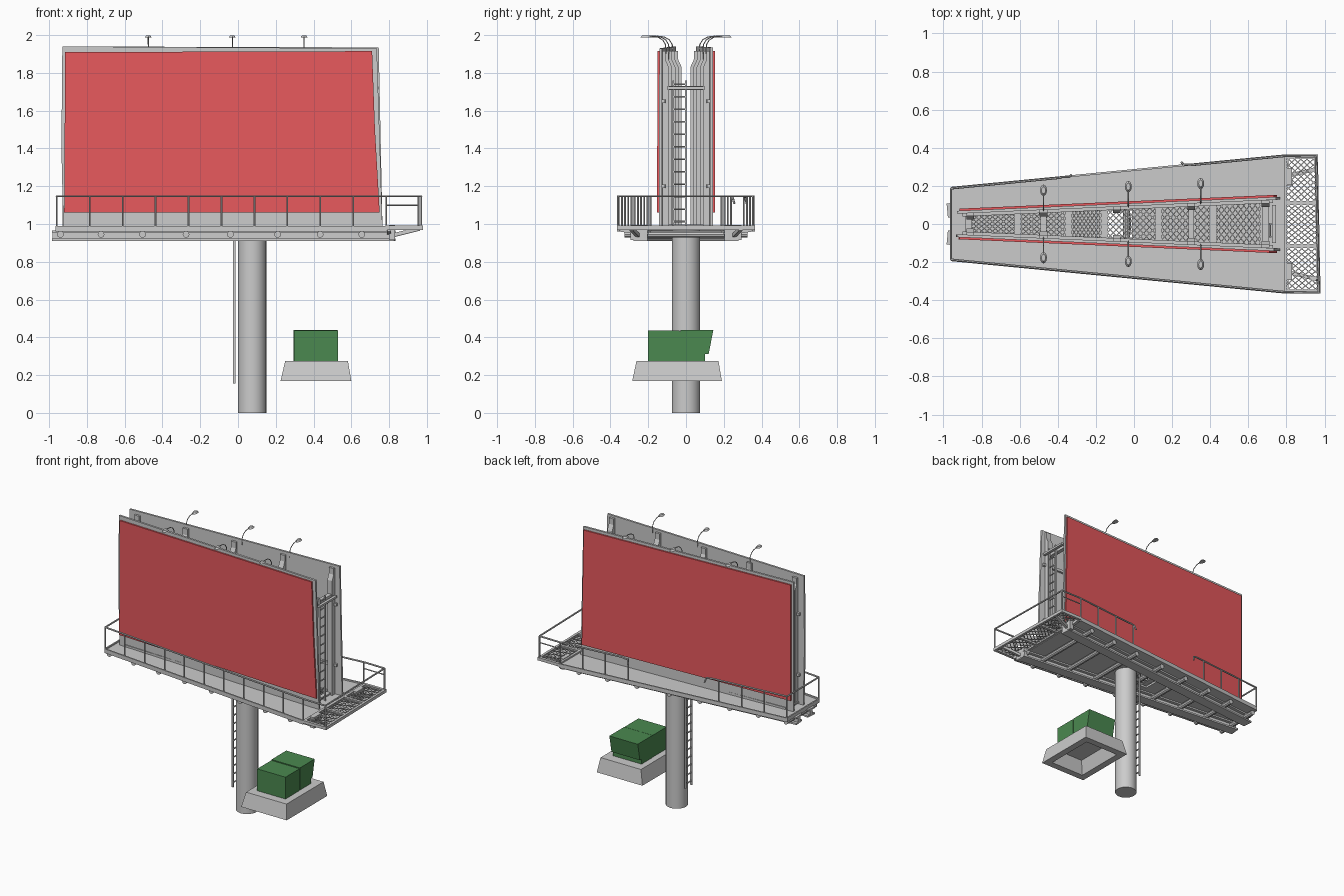
import bpy, bmesh, math
from mathutils import Vector as V

if "Cube" in bpy.data.objects:
    bpy.data.objects.remove(bpy.data.objects["Cube"])


def material(name, col):
    m = bpy.data.materials.new(name)
    m.diffuse_color = col
    m.use_nodes = True
    m.node_tree.nodes["Principled BSDF"].inputs["Base Color"].default_value = m.diffuse_color
    return m


RED = material("red_face", (0.8, 0.1, 0.11, 1))
GREEN = material("green_paint", (0.07, 0.25, 0.08, 1))


def finish(name, bm, mat=None, smooth=False):
    bmesh.ops.recalc_face_normals(bm, faces=bm.faces)
    me = bpy.data.meshes.new(name)
    bm.to_mesh(me)
    bm.free()
    ob = bpy.data.objects.new(name, me)
    bpy.context.collection.objects.link(ob)
    if mat:
        me.materials.append(mat)
    if smooth:
        bpy.context.view_layer.objects.active = ob
        ob.select_set(True)
        bpy.ops.object.shade_smooth_by_angle()
        ob.select_set(False)
    return ob


def loft(bm, lo, hi):
    """Closed solid between two matching rings of points."""
    a = [bm.verts.new(p) for p in lo]
    b = [bm.verts.new(p) for p in hi]
    n = len(a)
    bm.faces.new(a)
    bm.faces.new(b)
    for i in range(n):
        bm.faces.new((a[i], a[(i + 1) % n], b[(i + 1) % n], b[i]))


def sweep(bm, a, b, section):
    a, b = V(a), V(b)
    d = (b - a).normalized()
    s = d.cross(V((1, 0, 0)) if abs(d.z) > 0.95 else V((0, 0, 1))).normalized()
    u = s.cross(d)
    loft(bm, [a + s * x + u * y for x, y in section], [b + s * x + u * y for x, y in section])


def bar(bm, a, b, w, h):
    w, h = w / 2, h / 2
    sweep(bm, a, b, [(-w, -h), (w, -h), (w, h), (-w, h)])


def rod(bm, a, b, r, n=6):
    sweep(bm, a, b, [(r * math.cos(math.tau * i / n), r * math.sin(math.tau * i / n)) for i in range(n)])


def path(bm, pts, r):
    for a, b in zip(pts, pts[1:]):
        rod(bm, a, b, r)


def plate(bm, pts, z0, z1):
    loft(bm, [(x, y, z0) for x, y in pts], [(x, y, z1) for x, y in pts])


def box(bm, x0, x1, y0, y1, z0, z1):
    plate(bm, [(x0, y0), (x1, y0), (x1, y1), (x0, y1)], z0, z1)


def face_y(x):       # outer face of a sign
    return 0.08 + (x + 0.93) * 0.0435


def deck_y(x):       # half width of the deck
    return 0.19 + (min(x, 0.79) + 0.96) * 0.0971


def beam_y(x):
    return 0.07 + (x + 0.98) * 0.094


def mesh_grate(bm, c, nu, nv, z):
    """Diamond mesh inside the four corners c."""
    def at(u, v):
        p = (V(c[0]).lerp(V(c[1]), u)).lerp(V(c[3]).lerp(V(c[2]), u), v)
        return (p.x, p.y, z)
    for k in range(1, nu + nv):
        u0, u1 = max(0, k - nv), min(nu, k)
        for flip in (0, 1):
            e = [(u / nu, (k - u) / nv) for u in (u0, u1)]
            e = [(1 - u, v) if flip else (u, v) for u, v in e]
            bar(bm, at(*e[0]), at(*e[1]), 0.005, 0.005)


# pole
bm = bmesh.new()
rod(bm, (0.075, 0, 0.0), (0.075, 0, 0.965), 0.075, 28)
finish("pole", bm, smooth=True)

# signs: coloured face, backing board, uprights
for s, nm in ((-1, "front"), (1, "back")):
    def slab(name, pts, o0, o1, mat=None):
        b = bmesh.new()
        loft(b, *[[(x, s * (face_y(x) - o), z) for x, z in pts] for o in (o0, o1)])
        return finish(f"{nm}_{name}", b, mat)
    if s < 0:
        red = [(-0.92, 1.06), (0.75, 1.06), (0.725, 1.5), (0.71, 1.915), (-0.915, 1.91)]
        back = [(-0.925, 0.98), (0.765, 0.98), (0.755, 1.3), (0.735, 1.93), (-0.93, 1.94), (-0.935, 1.4)]
    else:
        red = [(-0.915, 1.06), (0.75, 1.06), (0.735, 1.915), (-0.915, 1.92)]
        back = [(-0.93, 0.98), (0.765, 0.98), (0.745, 1.935), (-0.93, 1.94)]
    slab("sign_face", red, 0, 0.011, RED)
    slab("sign_board", back, 0.011, 0.026)
    bm = bmesh.new()
    for x in (-0.86, -0.475, -0.09, 0.3, 0.69):
        prof = [(0.026, 0.98), (0.06, 0.98), (0.06, 1.83), (0.042, 1.87), (0.042, 1.915), (0.026, 1.915)]
        loft(bm, *[[(q, s * (face_y(x) - o), z) for o, z in prof] for q in (x - 0.02, x + 0.02)])
    for z in (1.2, 1.65):
        bar(bm, (-0.9, s * (face_y(-0.9) - 0.034), z), (0.73, s * (face_y(0.73) - 0.034), z), 0.016, 0.02)
    finish(f"{nm}_uprights", bm)

    # lamps on curved arms
    bm = bmesh.new()
    for x in (-0.475, -0.03, 0.35):
        y = face_y(x) - 0.03
        path(bm, [(x, s * (y + dy), z) for dy, z in
                  ((0, 1.9), (0.003, 1.95), (0.018, 1.975), (0.045, 1.99), (0.085, 1.995))], 0.003)
        ring = [(math.cos(math.tau * i / 12), math.sin(math.tau * i / 12)) for i in range(12)]
        loft(bm, *[[(x + k * 0.018 * a, s * (y + 0.107) + k * 0.03 * b, z) for a, b in ring]
                   for k, z in ((1, 1.987), (0.6, 1.999))])
    finish(f"{nm}_lamps", bm)

# solid deck with a ladder opening
bm = bmesh.new()
for a, b in ((-0.96, -0.17), (-0.01, 0.79)):
    plate(bm, [(a, -deck_y(a)), (b, -deck_y(b)), (b, deck_y(b)), (a, deck_y(a))], 0.965, 0.98)
for s in (-1, 1):
    plate(bm, [(-0.17, s * 0.07), (-0.01, s * 0.07), (-0.01, s * deck_y(-0.01)), (-0.17, s * deck_y(-0.17))], 0.965, 0.98)
    bar(bm, (-0.96, s * 0.19, 0.975), (0.79, s * 0.36, 0.975), 0.01, 0.03)
bar(bm, (-0.96, -0.19, 0.975), (-0.96, 0.19, 0.975), 0.01, 0.03)
finish("deck", bm)

# main beams, cross pipes and end brackets
bm = bmesh.new()
for s in (-1, 1):
    a, b = (-0.98, s * beam_y(-0.98), 0), (0.83, s * beam_y(0.83), 0)
    for z, w, h in ((0.916, 0.075, 0.012), (0.938, 0.03, 0.05), (0.96, 0.075, 0.012)):
        bar(bm, (a[0], a[1], z), (b[0], b[1], z), w, h)
    bar(bm, (0.8, s * 0.25, 0.935), (0.96, s * 0.29, 0.975), 0.02, 0.02)
    bar(bm, (0.8, s * 0.2, 0.945), (0.8, s * 0.35, 0.97), 0.02, 0.02)
    box(bm, 0.80, 0.83, s * 0.25 - 0.045, s * 0.25 + 0.045, 0.915, 0.995)
finish("main_beams", bm)
bm = bmesh.new()
for x in (-0.94, -0.725, -0.505, -0.275, -0.04, 0.21, 0.435, 0.655):
    w = deck_y(x) - 0.02
    rod(bm, (x, -w, 0.945), (x, w, 0.945), 0.018, 10)
finish("cross_pipes", bm, smooth=True)

# central grating between the signs
bm = bmesh.new()
cuts = (-0.87, -0.61, -0.345, -0.155, 0.13, 0.415, 0.68)
gy = lambda x: 0.07 + (x + 0.87) * 0.031
for a, b in zip(cuts, cuts[1:]):
    mesh_grate(bm, [(a, -gy(a)), (b, -gy(b)), (b, gy(b)), (a, gy(a))], 9, 6, 0.992)
for x in cuts:
    bar(bm, (x, -gy(x), 0.992), (x, gy(x), 0.992), 0.035, 0.012)
for s in (-1, 1):
    bar(bm, (-0.87, s * 0.07, 0.992), (0.68, s * gy(0.68), 0.992), 0.016, 0.012)
finish("central_grating", bm)

# end platform grating
bm = bmesh.new()
corner = lambda y: 0.963 - y * 0.02
ys = (-0.355, -0.115, 0.11, 0.355)
for a, b in zip(ys, ys[1:]):
    mesh_grate(bm, [(0.795, a), (corner(a), a), (corner(b), b), (0.795, b)], 5, 8, 0.982)
for y in ys:
    bar(bm, (0.79, y, 0.98), (corner(y), y, 0.98), 0.02, 0.022)
for x0, x1 in ((0.795, 0.795), (corner(-0.36), corner(0.36))):
    bar(bm, (x0, -0.365, 0.98), (x1, 0.365, 0.98), 0.018, 0.022)
finish("end_platform", bm)

# handrails, with a gap in the back one
bm = bmesh.new()
edge = lambda x, s, z: (x, s * (deck_y(x) - 0.003), z)
T, R = 1.147, 0.006
path(bm, [edge(0.3, 1, T), edge(0.79, 1, T), (0.955, 0.355, T), (0.97, -0.36, T),
          edge(0.79, -1, T), edge(-0.96, -1, T), edge(-0.96, 1, T), edge(-0.38, 1, T)], R)
path(bm, [edge(0.79, 1, 1.1), (0.955, 0.355, 1.1)], 0.004)
for x, d in ((0.3, -1), (-0.38, 1)):
    y = deck_y(x)
    path(bm, [(x, y, T), (x + d * 0.04, y, T - 0.005), (x + d * 0.05, y + 0.01, T - 0.04)], R)
for i in range(11):
    x = -0.96 + i * 0.1745
    for s in (-1, 1):
        if s < 0 or not -0.38 < x < 0.22:
            rod(bm, edge(x, s, 0.97), edge(x, s, T), 0.005)
for y in (-0.36, 0.355):
    rod(bm, (corner(y), y, 0.97), (corner(y), y, T), 0.006)
finish("handrails", bm)


# ladders
def ladder(name, x, y0, y1, z0, z1, step):
    b = bmesh.new()
    for y in (y0, y1):
        bar(b, (x, y, z0), (x, y, z1), 0.008, 0.014)
    z = z0 + step / 2
    while z < z1:
        rod(b, (x, y0, z), (x, y1, z), 0.005)
        z += step
    return finish(name, b)


ladder("lower_ladder", -0.02, -0.035, 0.035, 0.155, 0.99, 0.062)
ladder("upper_ladder", 0.715, -0.068, 0.0, 0.98, 1.76, 0.066)

# braces joining the two signs
bm = bmesh.new()
for x in (-0.475, 0.3, 0.69):
    y = face_y(x) - 0.05
    bar(bm, (x, -y, 1.72), (x, y, 1.72), 0.03, 0.02)
bar(bm, (0.735, -0.1, 1.72), (0.735, 0.1, 1.72), 0.02, 0.015)
finish("sign_braces", bm)

# hollow plinth
bm = bmesh.new()
bt = [(0.225, -0.285), (0.6, -0.285), (0.6, 0.19), (0.225, 0.19)]
tp = [(0.25, -0.262), (0.582, -0.262), (0.582, 0.172), (0.25, 0.172)]
inset = lambda pts, d: [(x + math.copysign(d, 0.41 - x), y + math.copysign(d, -0.05 - y)) for x, y in pts]
rings = [[bm.verts.new((x, y, z)) for x, y in p] for p, z in
         ((inset(tp, 0.06), 0.26), (inset(bt, 0.05), 0.168), (bt, 0.168), (tp, 0.275))]
for a, b in zip(rings, rings[1:]):
    for i in range(4):
        bm.faces.new((a[i], a[(i + 1) % 4], b[(i + 1) % 4], b[i]))
bm.faces.new(rings[0])
bm.faces.new(rings[-1])
finish("plinth", bm)

# green cabinet in two halves, the rear one leaning out
bm = bmesh.new()
box(bm, 0.298, 0.53, -0.2, -0.035, 0.275, 0.437)
prof = [(-0.028, 0.275), (0.1, 0.275), (0.1, 0.312), (0.12, 0.312), (0.145, 0.44), (-0.028, 0.44)]
loft(bm, *[[(x, y, z) for y, z in prof] for x in (0.295, 0.528)])
box(bm, 0.303, 0.523, -0.036, -0.027, 0.275, 0.43)
finish("cabinet", bm, GREEN)
